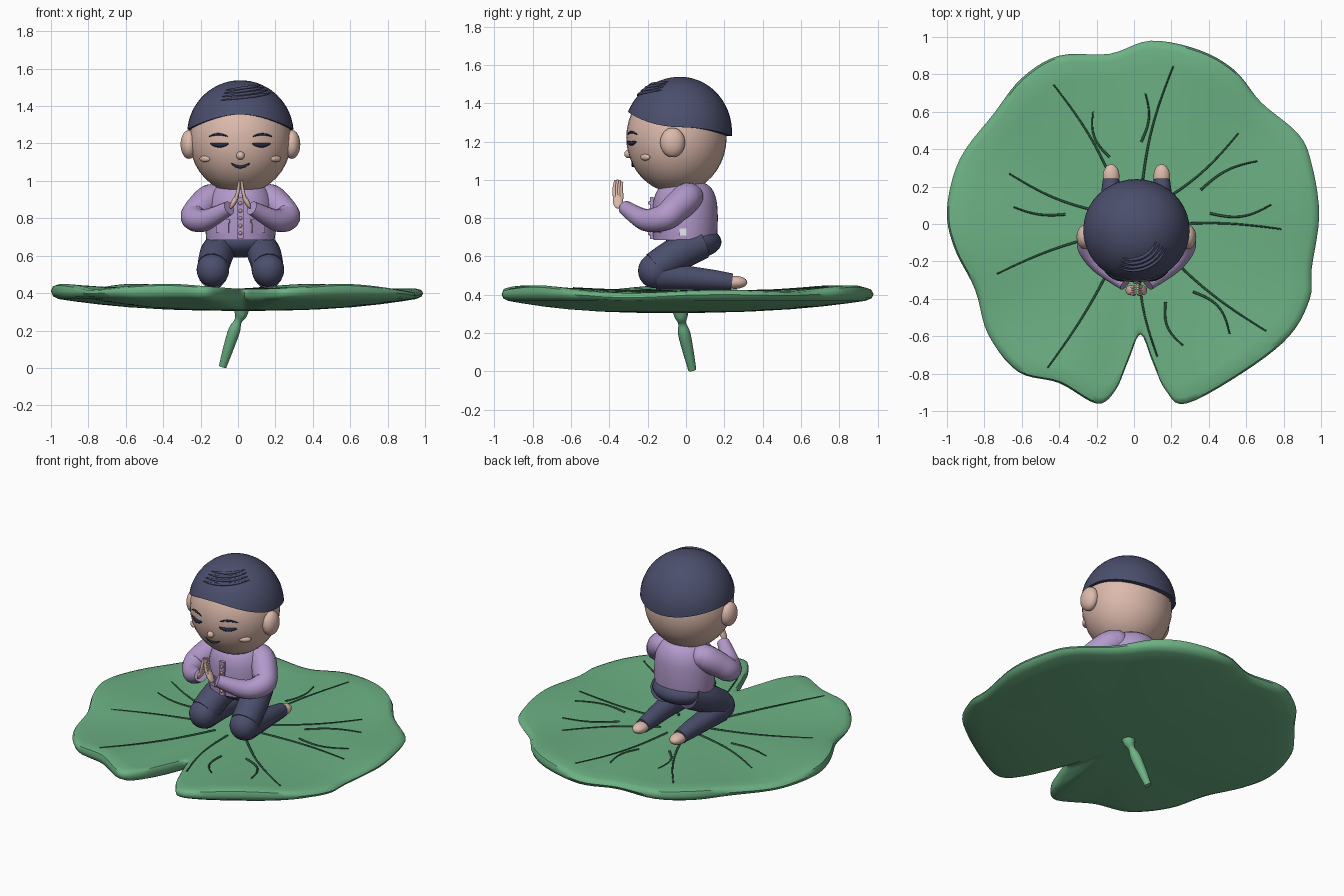
import bpy, bmesh, math
from mathutils import Vector

cube = bpy.data.objects.get("Cube")
if cube:
    bpy.data.objects.remove(cube)


def material(name, *rgb):
    mat = bpy.data.materials.new(name)
    mat.use_nodes = True
    mat.diffuse_color = (*rgb, 1)
    mat.node_tree.nodes["Principled BSDF"].inputs["Base Color"].default_value = (*rgb, 1)
    return mat


GREEN = material("leaf green", .15, .44, .23)
VEIN = material("vein green", .025, .09, .045)
SKIN = material("skin", .72, .49, .41)
SHIRT = material("lavender cloth", .45, .32, .60)
NAVY = material("navy cloth and hair", .07, .077, .15)
DARK = material("dark line", .018, .025, .055)
TAN = material("button tan", .55, .36, .25)
WHITE = material("white", .85, .85, .85)

FX = .013                                   # centre line of the figure
SIDES = (("left", 1), ("right", -1))


def add_mesh(name, bm, mat):
    bmesh.ops.recalc_face_normals(bm, faces=bm.faces)
    mesh = bpy.data.meshes.new(name)
    bm.to_mesh(mesh)
    bm.free()
    mesh.materials.append(mat)
    mesh.shade_smooth()
    mesh.set_sharp_from_angle(angle=math.radians(50))
    obj = bpy.data.objects.new(name, mesh)
    bpy.context.collection.objects.link(obj)
    return obj


def loft(name, rings, mat):
    """Skin a list of closed rings and cap both ends."""
    bm = bmesh.new()
    loops = [[bm.verts.new(p) for p in ring] for ring in rings]
    for a, b in zip(loops, loops[1:]):
        for i in range(len(a)):
            bm.faces.new((a[i - 1], a[i], b[i], b[i - 1]))
    bm.faces.new(loops[0])
    bm.faces.new(loops[-1])
    return add_mesh(name, bm, mat)


def ball(name, centre, radii, mat, rotation=(0, 0, 0)):
    bm = bmesh.new()
    bmesh.ops.create_uvsphere(bm, u_segments=32, v_segments=20, radius=1)
    bmesh.ops.scale(bm, vec=radii, verts=bm.verts)
    obj = add_mesh(name, bm, mat)
    obj.location, obj.rotation_euler = centre, rotation
    return obj


def plate(name, centre, size, mat, turn=0):
    bm = bmesh.new()
    bmesh.ops.create_cube(bm, size=1)
    bmesh.ops.scale(bm, vec=size, verts=bm.verts)
    obj = add_mesh(name, bm, mat)
    obj.location, obj.rotation_euler.z = centre, turn
    return obj


def smooth(points, steps, closed=False):
    """Catmull-Rom interpolation through points of any dimension."""
    pts = [Vector(p) for p in points]
    n, out = len(pts), []
    for i in range(n if closed else n - 1):
        a, b, c, d = (pts[j % n] if closed else pts[min(max(j, 0), n - 1)] for j in range(i - 1, i + 3))
        for k in range(steps):
            t = k / steps
            out.append((b * 2 + (c - a) * t + (a * 2 - b * 5 + c * 4 - d) * t ** 2
                        + (b * 3 - a - c * 3 + d) * t ** 3) / 2)
    return out if closed else out + [pts[-1]]


def tube(name, points, mat, steps=6):
    """Round tube through (x, y, z, radius) points."""
    curve = bpy.data.curves.new(name, "CURVE")
    curve.dimensions = "3D"
    curve.bevel_depth, curve.bevel_resolution = 1, 5
    curve.use_fill_caps = True
    path = smooth(points, steps)
    spline = curve.splines.new("POLY")
    spline.points.add(len(path) - 1)
    for point, p in zip(spline.points, path):
        point.co, point.radius = (p[0], p[1], p[2], 1), max(p[3], .001)
    curve.materials.append(mat)
    obj = bpy.data.objects.new(name, curve)
    bpy.context.collection.objects.link(obj)


# Lily leaf: wavy outline with a front notch, skinned as a shallow dish
HUB = Vector((.035, -.1))
outline = smooth([
    (.035, -.59), (.1, -.74), (.17, -.89), (.28, -.96), (.59, -.79), (.83, -.6), (.94, -.4),
    (.95, -.24), (.99, .05), (.95, .32), (.88, .48), (.68, .65), (.54, .82), (.35, .93),
    (.09, .98), (-.13, .91), (-.4, .9), (-.6, .78), (-.75, .59), (-.93, .35), (-1, .08),
    (-.96, -.13), (-.85, -.35), (-.78, -.59), (-.62, -.79), (-.4, -.85), (-.2, -.96),
    (-.1, -.89), (-.03, -.73)], 5, True)


def leaf_top(x, y, t):
    angle = math.atan2(y, x)
    ripple = .016 * math.sin(6 * angle + 1) - .03 * max(0, math.cos(angle)) ** 12
    return .415 + .022 * t ** 2 + ripple * t ** 3


def leaf_ring(t, under):
    ring = []
    for p in outline:
        q = HUB + (p - HUB) * t
        top = leaf_top(q.x, q.y, t)
        low = min(.305 + .07 * t ** 2.5, top - .045)
        ring.append((q.x, q.y, top + (low - top) * under))
    return ring


spread = [.02, .2, .4, .6, .75, .88, .96]
rings = [leaf_ring(t, 0) for t in spread]
rings += [leaf_ring(.99, .15), leaf_ring(1, .5), leaf_ring(.99, .85)]
rings += [leaf_ring(t, 1) for t in reversed(spread)]
loft("lily_leaf", rings, GREEN)

# Leaf veins: start and end radius, direction in degrees, sideways bend
main_veins = [(120, .86, -.03), (76, .87, .03), (41, .74, -.03), (-2, .79, .02), (-39, .91, -.03),
              (-80, .72, -.03), (-121, .9, .02), (-160, .78, -.02), (158, .72, .03)]
side_veins = [(110, .38, .64, .04), (85, .44, .7, -.03), (27, .4, .74, .03), (8, .41, .74, -.04),
              (-49, .48, .78, .05), (-68, .45, .7, -.04), (172, .37, .65, .02)]
veins = [(a, .15, end, bend) for a, end, bend in main_veins] + side_veins
for i, (degrees, start, end, bend) in enumerate(veins):
    direction = Vector((math.cos(math.radians(degrees)), math.sin(math.radians(degrees))))
    path = []
    for k in range(9):
        u = k / 8
        p = direction * (start + (end - start) * u) + direction.orthogonal() * bend * math.sin(math.pi * u)
        path.append((p.x, p.y, leaf_top(p.x, p.y, p.length) + .001, .007 - .003 * u))
    tube(f"vein_{i + 1}", path, VEIN, 3)

# Stem
tube("stem", [(.02, -.03, .33, .045), (.015, -.025, .285, .034), (0, -.02, .25, .021),
              (-.02, -.01, .2, .032), (-.05, .01, .11, .029), (-.082, .033, .007, .021)], GREEN)

# Trousers and feet
ball("hips", (FX, .04, .675), (.175, .145, .085), NAVY)
for side, s in SIDES:
    def at(x, y, z, *r):
        return (FX + s * x, y, z, *r)

    tube(f"{side}_thigh", [at(.09, .08, .67, .085), at(.125, -.04, .615, .09), at(.147, -.16, .54, .085)], NAVY)
    ball(f"{side}_knee", at(.147, -.165, .525), (.087, .085, .09), NAVY)
    tube(f"{side}_shin", [at(.147, -.15, .505, .08), at(.145, 0, .49, .064),
                          at(.138, .14, .478, .054), at(.135, .24, .468, .044)], NAVY)
    ball(f"{side}_foot", at(.135, .255, .465), (.044, .065, .034), SKIN)

    # Sleeves
    tube(f"{side}_sleeve", [at(.1, .02, .92, .06), at(.155, .005, .905, .08), at(.215, -.05, .855, .077),
                            at(.25, -.11, .805, .07), at(.19, -.21, .79, .058), at(.06, -.32, .855, .038)], SHIRT)
    ball(f"{side}_shoulder", at(.14, .01, .91), (.08, .08, .075), SHIRT)

    # Praying hands
    ball(f"{side}_palm", at(.033, -.355, .89), (.014, .026, .045), SKIN, (0, -.5 * s, 0))
    for f in range(4):
        y = -.375 + .012 * f
        tip = .99 + .012 * math.sin(math.pi * (f + 1) / 4)
        tube(f"{side}_finger_{f + 1}", [at(.026, y + .003, .9, .009), at(.012, y, .95, .009),
                                       at(.007, y + .006, tip, .006)], SKIN, 4)
    tube(f"{side}_thumb", [at(.04, -.345, .875, .01), at(.022, -.335, .91, .009), at(.012, -.335, .94, .006)], SKIN)

    # Shirt pockets
    plate(f"{side}_pocket", at(.095, -.15, .752), (.075, .008, .06), SHIRT, .47 * s)
    plate(f"{side}_pocket_flap", at(.095, -.154, .785), (.085, .009, .018), SHIRT, .47 * s)

    # Ears
    ball(f"{side}_ear", at(.275, -.07, 1.195), (.045, .065, .077), SKIN)

# Shirt body
profile = smooth([(.685, .183, .165), (.75, .187, .17), (.84, .184, .17), (.91, .17, .16),
                  (.965, .135, .13), (1.0, .07, .07)], 4)
turns = [math.tau * i / 40 for i in range(40)]
loft("shirt", [[(FX + rx * math.cos(a), -.005 + ry * math.sin(a), z) for a in turns]
               for z, rx, ry in profile], SHIRT)
plate("placket", (FX, -.178, .8), (.032, .018, .22), SHIRT)
plate("side_tag", (FX + .186, -.015, .728), (.009, .036, .036), WHITE)
for i in range(5):
    ball(f"button_{i + 1}", (FX, -.19, .72 + .04 * i), (.01, .008, .01), TAN)

# Head
HEAD, SIZE = Vector((FX, -.05, 1.22)), Vector((.272, .262, .288))
ball("head", HEAD, SIZE, SKIN)


def face_point(x, z):
    depth = 1 - (x / SIZE.x) ** 2 - ((z - HEAD.z) / SIZE.z) ** 2
    return (FX + x, HEAD.y - SIZE.y * math.sqrt(depth), z)


def face_arc(name, x, z, half, sag, radius):
    path = []
    for k in range(-4, 5):
        u = k / 4
        path.append((*face_point(x + half * u, z + sag * (1 - u * u)), radius * (1.05 - u * u * .7)))
    tube(name, path, DARK, 2)


# Face
for side, s in SIDES:
    face_arc(f"{side}_closed_eye", s * .112, 1.2, .048, -.01, .011)
    face_arc(f"{side}_eyebrow", s * .118, 1.237, .05, .012, .006)
    ball(f"{side}_cheek", face_point(s * .19, 1.118), (.035, .014, .017), SKIN, (0, 0, s * .7))
face_arc("mouth", 0, 1.095, .05, -.02, .008)
ball("nose", face_point(0, 1.135), (.022, .022, .022), SKIN)

# Hair cap with a hairline that rises in front and drops behind
def hair_point(a, polar, lift=1.0):
    ry = .293 if math.sin(a) < 0 else .27
    wide = math.sin(min(polar, math.pi / 2)) * lift
    return (FX + .285 * wide * math.cos(a), -.03 + ry * wide * math.sin(a), 1.25 + .288 * lift * math.cos(polar))


def hairline(a):
    front = -math.sin(a)
    z = 1.275 + (.08 if front > 0 else -.045) * front ** 2
    return math.acos((z - 1.25) / .288)


rings = [[hair_point(a, hairline(a) * k / 14) for a in turns] for k in range(1, 15)]
rings.append([(FX + (x - FX) * .85, -.03 + (y + .03) * .85, z) for x, y, z in rings[-1]])
loft("hair", rings, NAVY)

# Swept hair strands
for i in range(4):
    path = []
    for k in range(7):
        u = k / 6
        p = hair_point(-2.05 + 1.5 * u, .62 + .09 * i - .18 * u, 1.004)
        path.append((*p, .009 * math.sin(math.pi * (.1 + .8 * u))))
    tube(f"hair_strand_{i + 1}", path, NAVY, 3)
